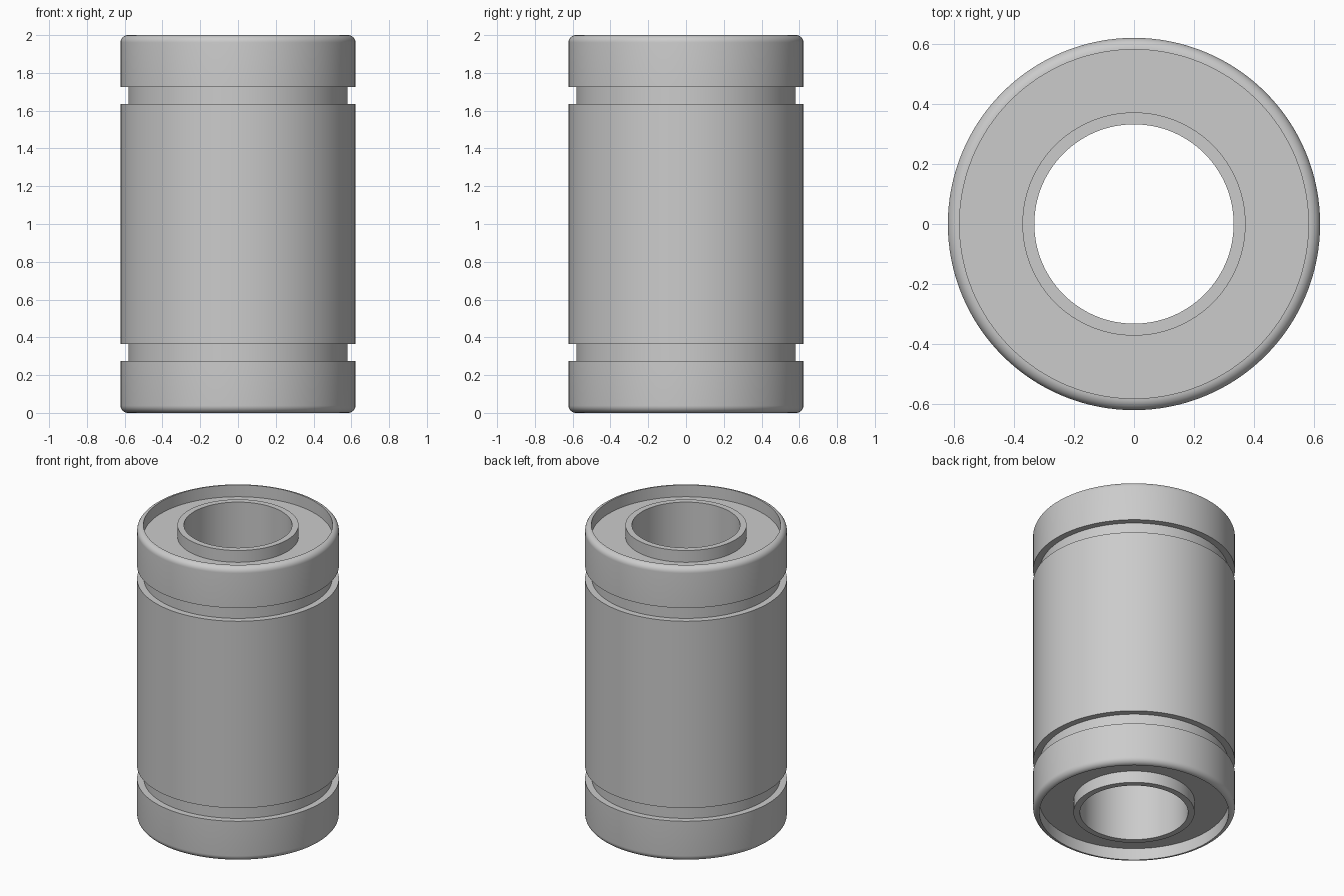
import bpy
import math

SEGMENTS = 128
OUTER, GROOVE, RECESS = 0.622, 0.58, 0.583
TUBE, BORE = 0.373, 0.333
DEPTH = 0.08           # recess of the end faces
FILLET = OUTER - RECESS

old = bpy.data.objects.get("Cube")
if old:
    bpy.data.objects.remove(old, do_unlink=True)

steel = bpy.data.materials.new("grey steel")
steel.use_nodes = True
colour = (0.6, 0.6, 0.6, 1.0)
steel.diffuse_color = colour
steel.node_tree.nodes["Principled BSDF"].inputs["Base Color"].default_value = colour


def lathe(name, profile):
    """Revolve a closed (radius, z) profile, given counter-clockwise, about z."""
    n = len(profile)
    verts, faces = [], []
    for s in range(SEGMENTS):
        a = 2 * math.pi * s / SEGMENTS
        verts += [(r * math.cos(a), r * math.sin(a), z) for r, z in profile]
        t = (s + 1) % SEGMENTS
        for i in range(n):
            j = (i + 1) % n
            faces.append((s * n + i, t * n + i, t * n + j, s * n + j))
    mesh = bpy.data.meshes.new(name)
    mesh.from_pydata(verts, [], faces)
    mesh.materials.append(steel)
    obj = bpy.data.objects.new(name, mesh)
    bpy.context.collection.objects.link(obj)
    bpy.ops.object.select_all(action="DESELECT")
    obj.select_set(True)
    bpy.context.view_layer.objects.active = obj
    bpy.ops.object.shade_smooth_by_angle(angle=math.radians(30))
    return obj


# Lower half of the outer sleeve: end recess, rounded rim, retaining groove
half = [(TUBE - 0.01, DEPTH), (RECESS, DEPTH)]
for k in range(9):
    a = math.pi / 2 * k / 8
    half.append((RECESS + FILLET * math.sin(a), FILLET * (1 - math.cos(a))))
half += [(OUTER, 0.275), (GROOVE, 0.275), (GROOVE, 0.365), (OUTER, 0.365)]

# Upper half mirrors the lower one
lathe("outer_sleeve", half + [(r, 2 - z) for r, z in reversed(half)])

# Inner tube with the open bore, flush with the rims
lathe("inner_tube", [(BORE, 0), (TUBE, 0), (TUBE, 2), (BORE, 2)])
